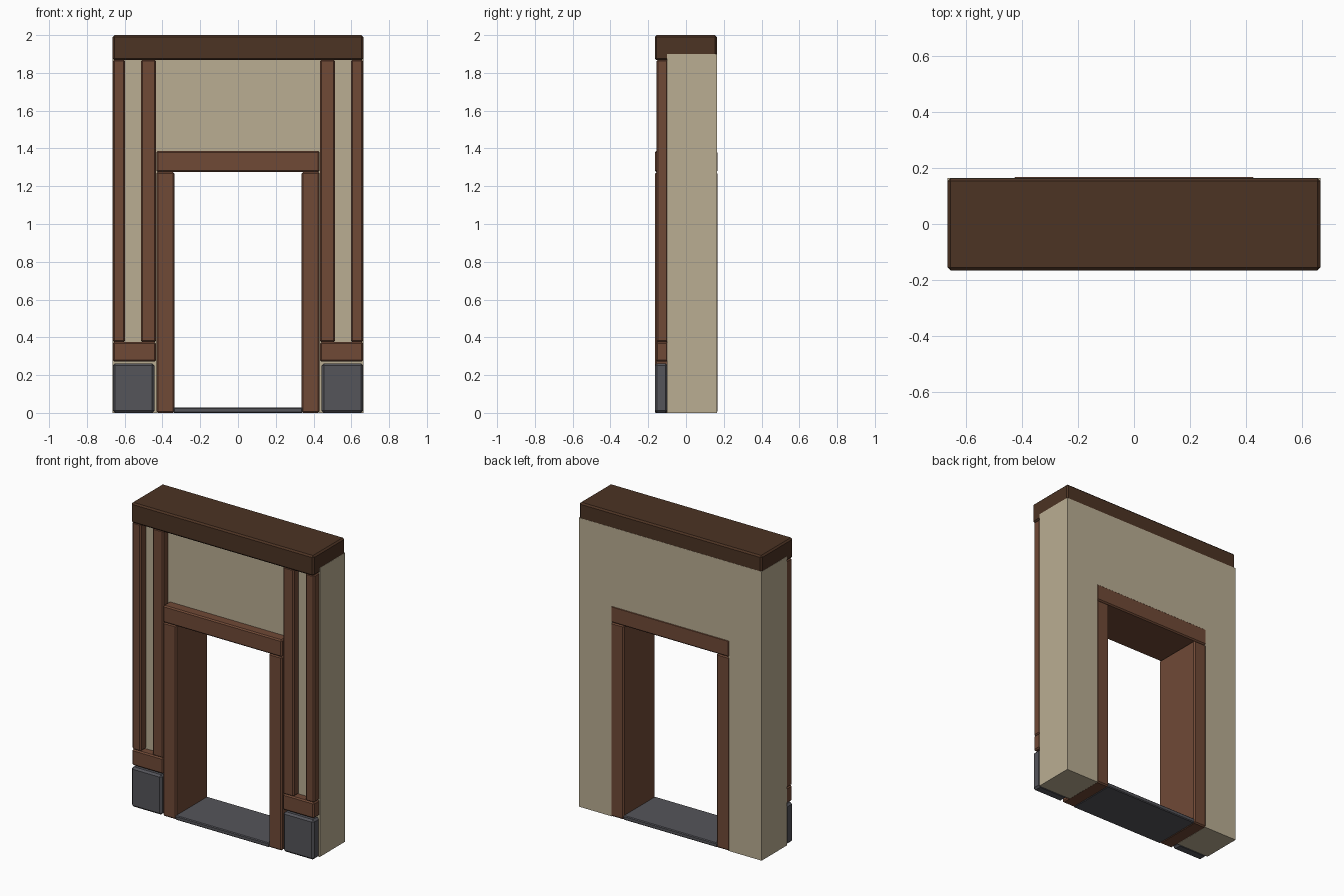
import bpy, bmesh

if "Cube" in bpy.data.objects:
    bpy.data.objects.remove(bpy.data.objects["Cube"])

def material(name, rgb):
    m = bpy.data.materials.new(name)
    m.diffuse_color = (*rgb, 1)
    m.use_nodes = True
    m.node_tree.nodes["Principled BSDF"].inputs["Base Color"].default_value = m.diffuse_color
    return m

WOOD = material("brown wood", (0.162, 0.067, 0.037))
DARK = material("dark wood", (0.072, 0.033, 0.017))
PLASTER = material("tan plaster", (0.49, 0.42, 0.29))
STONE = material("grey stone", (0.089, 0.089, 0.102))

def finish(name, bm, mat):
    bmesh.ops.recalc_face_normals(bm, faces=bm.faces)
    me = bpy.data.meshes.new(name)
    bm.to_mesh(me)
    bm.free()
    me.materials.append(mat)
    ob = bpy.data.objects.new(name, me)
    bpy.context.collection.objects.link(ob)
    return ob

def box(name, x, y, z, mat, bevel=0.008):
    """Chamfered box from (min, max) ranges."""
    bm = bmesh.new()
    bmesh.ops.create_cube(bm, size=1)
    for v in bm.verts:
        v.co = [r[0] if c < 0 else r[1] for c, r in zip(v.co, (x, y, z))]
    if bevel:
        bmesh.ops.bevel(bm, geom=bm.edges[:], offset=bevel, segments=1,
                        affect='EDGES', profile=0.5)
    return finish(name, bm, mat)

# Plaster wall: arch-shaped outline around the door frame, extruded backwards
outline = [(-0.665, 0), (-0.425, 0), (-0.425, 1.38), (0.425, 1.38),
           (0.425, 0), (0.665, 0), (0.665, 1.9), (-0.665, 1.9)]
bm = bmesh.new()
face = bm.faces.new([bm.verts.new((x, -0.1, z)) for x, z in outline])
ext = bmesh.ops.extrude_face_region(bm, geom=[face])
bmesh.ops.translate(bm, vec=(0, 0.264, 0),
                    verts=[g for g in ext["geom"] if isinstance(g, bmesh.types.BMVert)])
finish("plaster_wall", bm, PLASTER)

# Top beam
box("top_beam", (-0.664, 0.664), (-0.165, 0.163), (1.867, 2.0), DARK, 0.01)

# Door frame and threshold
box("door_lintel", (-0.432, 0.432), (-0.165, 0.167), (1.274, 1.386), WOOD)
box("threshold", (-0.342, 0.342), (-0.165, 0.165), (0, 0.028), STONE, 0.005)

# Parts repeated on both sides
for side, s in (("left", -1), ("right", 1)):
    def span(a, b):
        return tuple(sorted((s * a, s * b)))
    box(side + "_jamb", span(0.337, 0.432), (-0.163, 0.166), (0, 1.275), WOOD)
    box(side + "_outer_post", span(0.598, 0.662), (-0.156, -0.096), (0.374, 1.87), WOOD)
    box(side + "_inner_post", span(0.435, 0.514), (-0.156, -0.096), (0.374, 1.87), WOOD)
    box(side + "_base_rail", span(0.435, 0.662), (-0.158, -0.096), (0.271, 0.376), WOOD)
    box(side + "_plinth_stone", span(0.442, 0.663), (-0.165, -0.096), (0, 0.262), STONE, 0.012)
